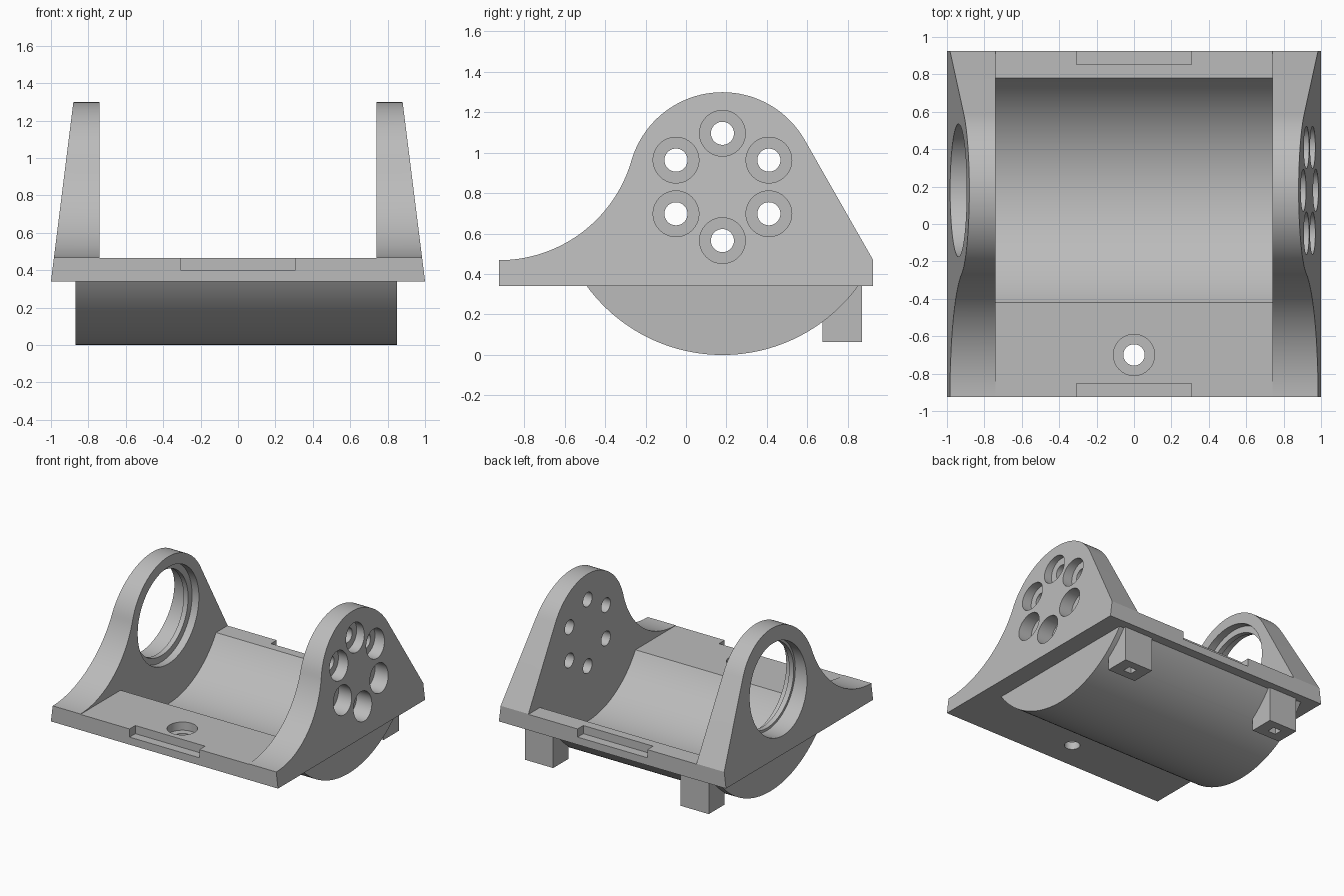
import bpy, bmesh, math
from mathutils import Vector

cube = bpy.data.objects.get("Cube")
if cube:
    bpy.data.objects.remove(cube, do_unlink=True)

CY, CZ = 0.18, 0.83            # shared axis of the trough and the end walls
BASE, DECK = 0.34, 0.465       # underside and top of the base plate
HALF_Y, INNER = 0.925, 0.74    # plate half depth, inner wall face

grey = bpy.data.materials.new("plain grey")
grey.use_nodes = True
grey.diffuse_color = (0.5, 0.5, 0.5, 1)
grey.node_tree.nodes["Principled BSDF"].inputs["Base Color"].default_value = (0.5, 0.5, 0.5, 1)


def arc(a, b, r, start, end, n=40):
    """Points on an arc, angles in radians."""
    return [(a + r * math.cos(start + (end - start) * i / n),
             b + r * math.sin(start + (end - start) * i / n)) for i in range(n + 1)]


def prism(name, pts, lo, hi, axis="x"):
    """Extrude a profile along x (points are y, z) or along z (points are x, y)."""
    bm = bmesh.new()
    place = (lambda p: (lo, p[0], p[1])) if axis == "x" else (lambda p: (p[0], p[1], lo))
    face = bm.faces.new([bm.verts.new(place(p)) for p in pts])
    made = bmesh.ops.extrude_face_region(bm, geom=[face])["geom"]
    shift = Vector((hi - lo, 0, 0)) if axis == "x" else Vector((0, 0, hi - lo))
    bmesh.ops.translate(bm, vec=shift, verts=[v for v in made if isinstance(v, bmesh.types.BMVert)])
    bmesh.ops.recalc_face_normals(bm, faces=bm.faces)
    mesh = bpy.data.meshes.new(name)
    bm.to_mesh(mesh)
    bm.free()
    mesh.materials.append(grey)
    obj = bpy.data.objects.new(name, mesh)
    bpy.context.collection.objects.link(obj)
    return obj


def disc(name, a, b, r, lo, hi, axis="x"):
    return prism(name, arc(a, b, r, 0, math.tau, 64)[:-1], lo, hi, axis)


def box(name, x0, x1, y0, y1, z0, z1):
    return prism(name, [(x0, y0), (x1, y0), (x1, y1), (x0, y1)], z0, z1, "z")


def combine(target, tool, operation):
    """Apply a boolean and remove the tool."""
    tool.hide_render = True
    mod = target.modifiers.new("bool", "BOOLEAN")
    mod.operation, mod.solver, mod.object = operation, "EXACT", tool
    bpy.context.view_layer.objects.active = target
    bpy.ops.object.modifier_apply(modifier=mod.name)
    bpy.data.objects.remove(tool, do_unlink=True)


# Side outline: concave sweep, round crown, straight tangent down the back
crown, edge = 0.468, 0.468
run, drop = CY + HALF_Y, crown - CZ
sweep = (run ** 2 + drop ** 2 - crown ** 2) / (2 * (crown - drop))
join = math.atan2(drop + sweep, -run)
gap, fall = HALF_Y - CY, edge - CZ
back = math.atan2(fall, gap) + math.acos(crown / math.hypot(gap, fall))
outline = [(-HALF_Y, BASE)]
outline += arc(-HALF_Y, edge + sweep, sweep, -math.pi / 2, join - math.pi)
outline += arc(CY, CZ, crown, join, back)[1:]
outline += [(HALF_Y, edge), (HALF_Y, BASE)]
cradle = prism("cradle", outline, -1.1, 1.1)

# Slanted outer sides
bm = bmesh.new()
bm.from_mesh(cradle.data)
for side in (-1, 1):
    cut = bmesh.ops.bisect_plane(bm, geom=bm.verts[:] + bm.edges[:] + bm.faces[:],
                                 plane_co=(side, 0, BASE), plane_no=(side, 0, 0.125),
                                 clear_outer=True)["geom_cut"]
    bmesh.ops.contextual_create(bm, geom=[e for e in cut if isinstance(e, bmesh.types.BMEdge)])
bmesh.ops.recalc_face_normals(bm, faces=bm.faces)
bm.to_mesh(cradle.data)
bm.free()

# Rounded belly under the plate
lift = math.asin((0.4 - CZ) / CZ)
combine(cradle, prism("belly", arc(CY, CZ, CZ, -math.pi - lift, lift, 64), -0.87, 0.85), "UNION")

# Two back feet
for x in (-0.685, 0.685):
    combine(cradle, box("foot", x - 0.125, x + 0.125, 0.675, 0.87, 0.065, 0.4), "UNION")

# Open middle with the round trough
bore = 0.703
rim = math.asin((DECK - CZ) / bore)
space = [(-1.2, 1.6), (-1.2, DECK)] + arc(CY, CZ, bore, -math.pi - rim, rim, 64)
space += [(1.2, DECK), (1.2, 1.6)]
combine(cradle, prism("trough_space", space, -INNER, INNER), "DIFFERENCE")

# Stepped bearing opening in one wall
for r, lo, hi in ((0.335, -1.2, -0.7), (0.355, -1.2, -0.84), (0.385, -0.8, -0.7)):
    combine(cradle, disc("bearing_bore", CY, CZ, r, lo, hi), "DIFFERENCE")

# Ring of six counterbored holes in the other wall
for i in range(6):
    a = math.pi / 2 + i * math.pi / 3
    y, z = CY + 0.265 * math.cos(a), CZ + 0.265 * math.sin(a)
    combine(cradle, disc("bolt_hole", y, z, 0.057, 0.7, 1.2), "DIFFERENCE")
    combine(cradle, disc("bolt_seat", y, z, 0.113, 0.84, 1.2), "DIFFERENCE")

# Counterbored hole in the front deck
combine(cradle, disc("deck_hole", 0, -0.7, 0.057, 0.2, 0.6, "z"), "DIFFERENCE")
combine(cradle, disc("deck_seat", 0, -0.7, 0.11, 0.4, 0.6, "z"), "DIFFERENCE")

# Edge notches, front and back
for y0, y1 in ((-1, -0.853), (0.853, 1)):
    combine(cradle, box("notch", -0.307, 0.307, y0, y1, 0.4, 0.6), "DIFFERENCE")

# Small slots under the feet
for x in (-0.685, 0.685):
    combine(cradle, box("foot_slot", x - 0.035, x + 0.035, 0.74, 0.805, 0, 0.16), "DIFFERENCE")

bpy.ops.object.select_all(action="DESELECT")
cradle.select_set(True)
bpy.context.view_layer.objects.active = cradle
bpy.ops.object.shade_smooth_by_angle(angle=math.radians(25))
